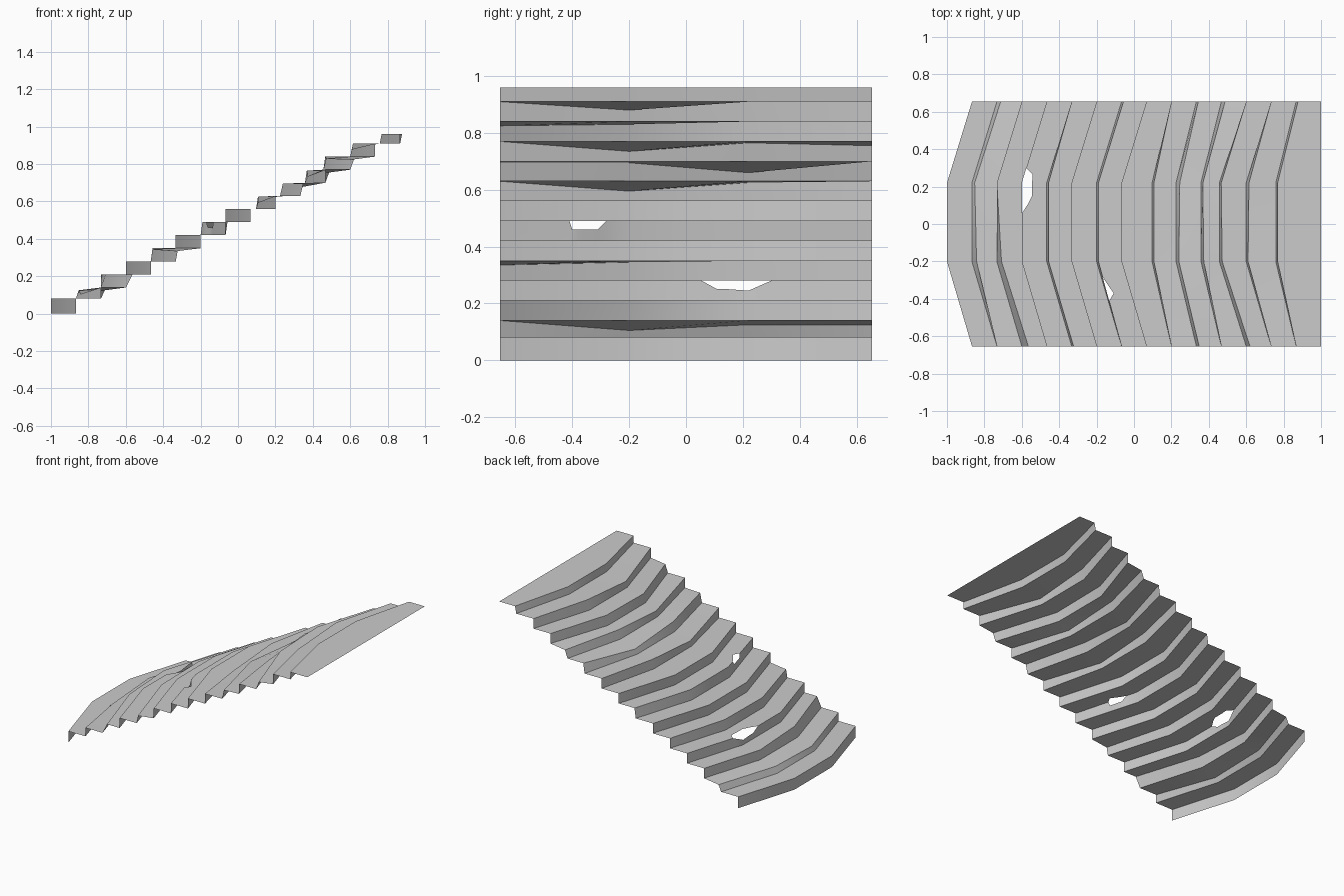
import bpy, bmesh, math

cube = bpy.data.objects.get("Cube")
if cube:
    bpy.data.objects.remove(cube, do_unlink=True)

STEPS = 14
HALF = 0.655
BENDS = (-HALF, -0.2, 0.22, HALF)      # bend lines across the width
PITCH = 0.1333

# Irregular steps, one value per bend line
NUDGE = {8: .03, 9: .025, 10: .025, 11: -.01, 13: .025}      # shift of the middle bends
DIP = {1: (0, .035, .015, .015), 4: (.015, .005, 0, 0), 8: (0, .035, .005, 0),
       9: (.005, .005, .04, 0), 10: (0, .035, .005, .015),
       11: (.015, .01, 0, 0), 12: (0, .03, 0, 0)}            # sagging nosings
LEAN = {1: (0, .025, .015, .02), 2: (.035, .025, 0, 0), 4: (.01, .01, .01, 0),
        6: (0, .01, .01, .01), 8: (0, .01, .01, 0), 9: (.015, .015, .02, .01),
        10: (0, .015, .01, .02), 11: (.02, .015, .01, 0),
        12: (0, .01, .015, 0), 13: (0, .01, .01, .01)}       # risers leaning back

# Broken nosings: y, loss from the riser, loss from the tread
NOTCH = {3: ((.055, 0, 0), (.11, .03, .035), (.15, .03, .055), (.22, .035, .055),
             (.265, .015, .045), (.3, 0, 0)),
         6: ((-.41, 0, 0), (-.4, .03, .01), (-.37, .03, .035), (-.31, .03, .01),
             (-.28, 0, 0))}


def lerp(xs, vs, x):
    """Piecewise linear value, zero outside the range."""
    for a, b, p, q in zip(xs, xs[1:], vs, vs[1:]):
        if a <= x <= b:
            return p + (q - p) * (x - a) / (b - a)
    return 0


def level(i):
    return 0 if i < 0 else .08 if i == 0 else .96 if i == STEPS - 1 else .07 * (i + 1)


def edge_x(i, y):
    """Foot of riser i; the last edge is the straight back of the top tread."""
    if i == STEPS:
        return 1.0
    end = -.866 + PITCH * i
    mid = end - .134 + NUDGE.get(i, 0)
    return lerp(BENDS, (end, mid, mid, end), y)


def step_points(i, y):
    """Riser foot, riser top, tread front and tread back at one y."""
    none = (0, 0, 0, 0)
    x = edge_x(i, y) + lerp(BENDS, LEAN.get(i, none), y)
    z = level(i) - lerp(BENDS, DIP.get(i, none), y)
    cut_z = cut_x = 0
    if i in NOTCH:
        ys, down, back = zip(*NOTCH[i])
        cut_z, cut_x = lerp(ys, down, y), lerp(ys, back, y)
    return ((edge_x(i, y), y, level(i - 1)), (x, y, z - cut_z),
            (x + cut_x, y, z), (edge_x(i + 1, y), y, level(i)))


# Folded sheet of risers and treads
columns = sorted(set(BENDS) | {n[0] for notch in NOTCH.values() for n in notch})
bm = bmesh.new()
for i in range(STEPS):
    own = [n[0] for n in NOTCH.get(i, ())]
    rows = [[bm.verts.new(p) for p in step_points(i, y)]
            for y in columns if y in BENDS or y in own]
    for a, b in zip(rows, rows[1:]):
        bm.faces.new((a[0], a[1], b[1], b[0]))
        bm.faces.new((a[2], a[3], b[3], b[2]))
bmesh.ops.remove_doubles(bm, verts=bm.verts, dist=.0005)
bmesh.ops.recalc_face_normals(bm, faces=bm.faces)
if sum(f.normal.z for f in bm.faces) < 0:
    bmesh.ops.reverse_faces(bm, faces=bm.faces)

mesh = bpy.data.meshes.new("stair_sheet")
bm.to_mesh(mesh)
bm.free()
stairs = bpy.data.objects.new("stair_sheet", mesh)
bpy.context.collection.objects.link(stairs)

# Plain grey
grey = bpy.data.materials.new("stone_grey")
grey.use_nodes = True
color = (.6, .6, .6, 1)
grey.diffuse_color = color
grey.node_tree.nodes["Principled BSDF"].inputs["Base Color"].default_value = color
mesh.materials.append(grey)

bpy.context.view_layer.objects.active = stairs
stairs.select_set(True)
bpy.ops.object.shade_smooth_by_angle(angle=math.radians(30))
